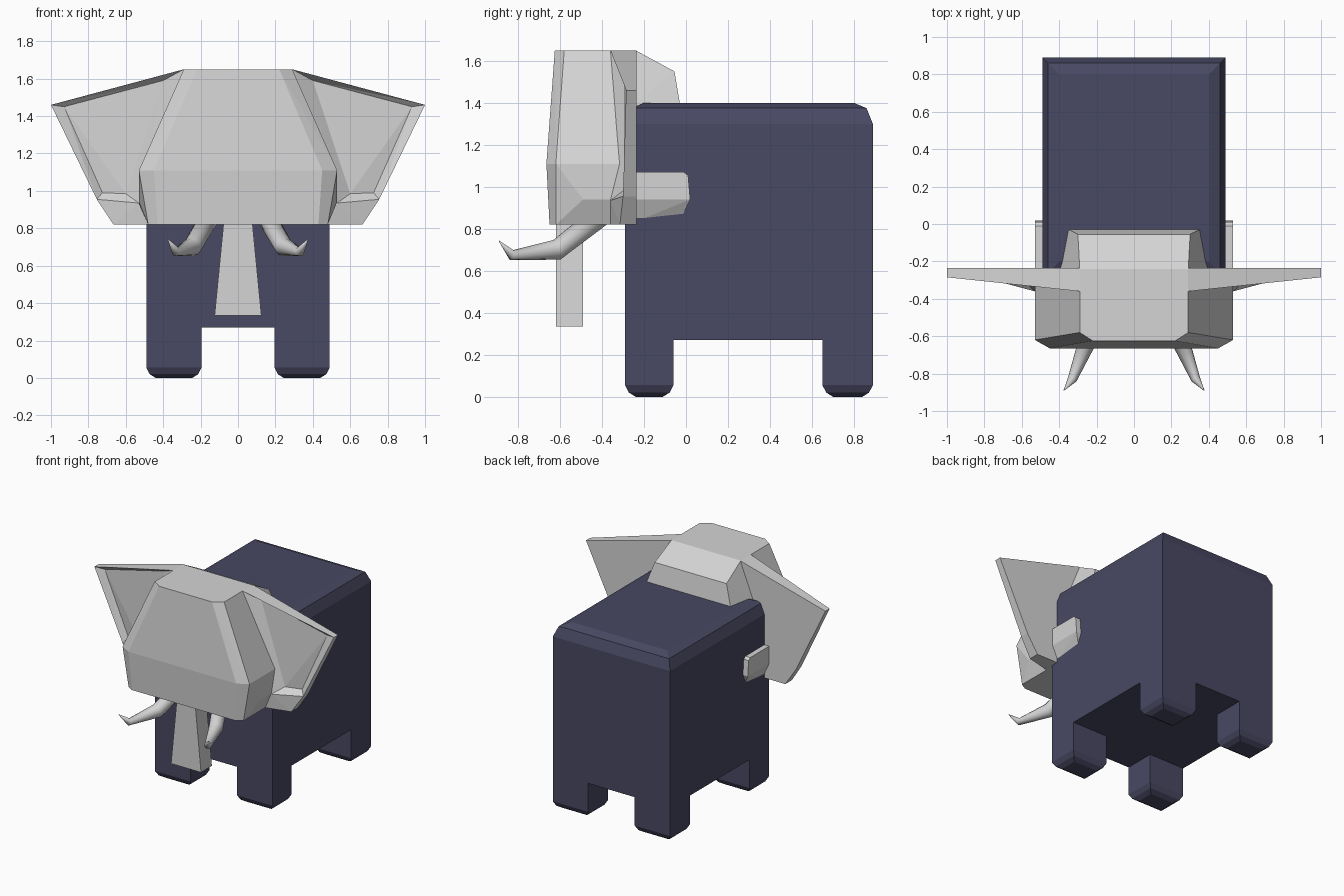
import bpy, bmesh, math
from mathutils import Vector

if "Cube" in bpy.data.objects:
    bpy.data.objects.remove(bpy.data.objects["Cube"])


def material(name, rgb):
    m = bpy.data.materials.new(name)
    m.diffuse_color = (*rgb, 1)
    m.use_nodes = True
    m.node_tree.nodes["Principled BSDF"].inputs["Base Color"].default_value = m.diffuse_color
    return m


NAVY = material("dark_navy", (0.065, 0.065, 0.125))
GREY = material("light_grey", (0.66, 0.66, 0.66))


def finish(name, bm, mat):
    bmesh.ops.recalc_face_normals(bm, faces=bm.faces)
    me = bpy.data.meshes.new(name)
    bm.to_mesh(me)
    bm.free()
    ob = bpy.data.objects.new(name, me)
    bpy.context.collection.objects.link(ob)
    me.materials.append(mat)
    return ob


def stack(name, x0, x1, y0, y1, levels, mat):
    """Box made of rectangles at (height, inset) levels."""
    bm = bmesh.new()
    rings = []
    for z, i in levels:
        rings.append([bm.verts.new((x, y, z)) for x, y in (
            (x0 + i, y0 + i), (x1 - i, y0 + i), (x1 - i, y1 - i), (x0 + i, y1 - i))])
    for a, b in zip(rings, rings[1:]):
        for k in range(4):
            bm.faces.new((a[k], a[(k + 1) % 4], b[(k + 1) % 4], b[k]))
    bm.faces.new(rings[0])
    bm.faces.new(rings[-1])
    return finish(name, bm, mat)


def hull(name, half, mat):
    """Convex block from points on the right side, mirrored to the left."""
    bm = bmesh.new()
    for x, y, z in half:
        for s in (-1, 1):
            bm.verts.new((s * x, y, z))
    bmesh.ops.convex_hull(bm, input=bm.verts)
    bmesh.ops.delete(bm, geom=[v for v in bm.verts if not v.link_faces], context='VERTS')
    bmesh.ops.dissolve_limit(bm, angle_limit=math.radians(2), verts=bm.verts, edges=bm.edges)
    return finish(name, bm, mat)


# Body with a bevelled top
stack("body", -0.49, 0.49, -0.29, 0.89,
      [(0.27, 0), (1.30, 0), (1.375, 0.03), (1.40, 0.09)], NAVY)

# Four legs with bevelled feet
for x0, x1, side in ((-0.49, -0.195, "left"), (0.195, 0.49, "right")):
    for y0, y1, end in ((-0.29, -0.06, "front"), (0.65, 0.89, "rear")):
        stack(f"{end}_leg_{side}", x0, x1, y0, y1,
              [(0, 0.05), (0.02, 0.018), (0.055, 0), (0.30, 0)], NAVY)

# Front of the head
hull("head", [
    (0.22, -0.625, 1.65), (0.29, -0.58, 1.65), (0.29, -0.24, 1.65),
    (0.45, -0.665, 1.11), (0.53, -0.62, 1.11), (0.53, -0.24, 1.11),
    (0.53, -0.49, 0.94), (0.53, -0.24, 0.94),
    (0.43, -0.65, 0.82), (0.48, -0.62, 0.82), (0.48, -0.24, 0.82)], GREY)

# Back of the head, sinking into the body
hull("head_back", [
    (0.29, -0.24, 1.65), (0.39, -0.24, 1.40), (0.47, -0.24, 1.10),
    (0.30, -0.055, 1.55), (0.35, -0.03, 1.40), (0.40, -0.02, 1.10)], GREY)

# Cheeks poking out at the sides of the body
hull("cheeks", [
    (0.53, -0.25, 1.07), (0.53, -0.01, 1.07), (0.53, 0.01, 1.055),
    (0.53, 0.02, 0.94), (0.48, -0.02, 0.855), (0.48, -0.25, 0.83),
    (0.53, -0.25, 0.94)], GREY)


# Ears: flat back, thick rim and a recessed front
RIM = [(0.29, -0.36, 1.65), (1.0, -0.285, 1.46), (0.755, -0.30, 0.955), (0.53, -0.36, 0.935)]
RECESS = [(0.40, -0.295, 1.59), (0.93, -0.262, 1.45), (0.725, -0.27, 0.99), (0.60, -0.295, 0.985)]
CHIN = [(0.665, -0.315, 0.82), (0.48, -0.36, 0.82)]


def ear(name, s):
    bm = bmesh.new()

    def verts(pts, y=None):
        return [bm.verts.new((s * p[0], p[1] if y is None else y, p[2])) for p in pts]
    rim, rec, chin = verts(RIM), verts(RECESS), verts(CHIN)
    back = verts(RIM[:3] + CHIN, -0.235)
    for k in range(4):
        j = (k + 1) % 4
        bm.faces.new((rim[k], rim[j], rec[j], rec[k]))
    bm.faces.new(rec)
    bm.faces.new((rim[3], rim[2], chin[0], chin[1]))
    bm.faces.new(back)
    front = rim[:3] + chin
    for k in range(4):
        bm.faces.new((front[k], front[k + 1], back[k + 1], back[k]))
    bm.faces.new((chin[1], rim[3], rim[0], back[0], back[4]))
    bmesh.ops.triangulate(bm, faces=bm.faces)
    finish(name, bm, GREY)


ear("ear_right", 1)
ear("ear_left", -1)

# Trunk, wider at the bottom
hull("trunk", [(x, y, z) for x, z in ((0.07, 0.90), (0.125, 0.335))
               for y in (-0.62, -0.49)], GREY)

# Tusks: smooth tapered tubes bending outward and up
TUSK = [((0.13, -0.36, 0.90), 0.055), ((0.245, -0.615, 0.70), 0.050),
        ((0.33, -0.83, 0.675), 0.025), ((0.375, -0.89, 0.742), 0.002)]


def tusk(name, s):
    bm = bmesh.new()
    pts = [Vector((s * p[0], p[1], p[2])) for p, r in TUSK]
    rings = []
    n = 12
    for i, p in enumerate(pts):
        d = Vector((0, 0, 0))
        if i > 0:
            d += (p - pts[i - 1]).normalized()
        if i < len(pts) - 1:
            d += (pts[i + 1] - p).normalized()
        u = d.cross(Vector((s, 0.5, 0))).normalized()
        v = d.cross(u).normalized()
        r = TUSK[i][1]
        rings.append([bm.verts.new(p + r * (u * math.cos(t) + v * math.sin(t)))
                      for t in (2 * math.pi * k / n for k in range(n))])
    for a, b in zip(rings, rings[1:]):
        for k in range(n):
            bm.faces.new((a[k], a[(k + 1) % n], b[(k + 1) % n], b[k]))
    bm.faces.new(rings[0])
    bm.faces.new(rings[-1])
    for f in bm.faces:
        f.smooth = True
    finish(name, bm, GREY)


tusk("tusk_right", 1)
tusk("tusk_left", -1)
